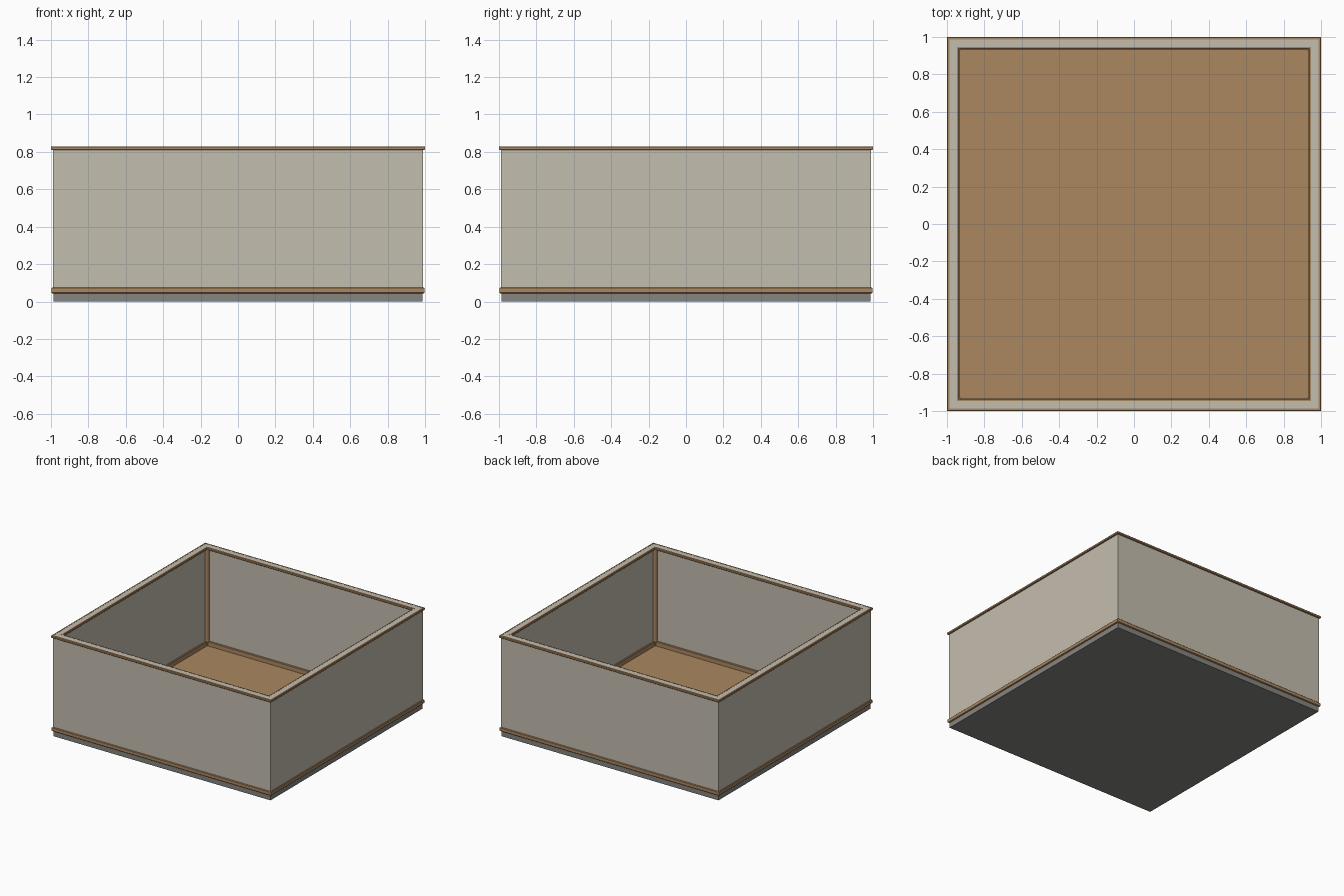
import bpy, bmesh
from math import pi, cos, sin

if "Cube" in bpy.data.objects:
    bpy.data.objects.remove(bpy.data.objects["Cube"])


def srgb(r, g, b):
    def lin(c):
        c /= 255
        return c / 12.92 if c <= 0.04045 else ((c + 0.055) / 1.055) ** 2.4
    return (lin(r), lin(g), lin(b), 1)


def material(name, rgb):
    m = bpy.data.materials.new(name)
    m.diffuse_color = srgb(*rgb)
    m.use_nodes = True
    m.node_tree.nodes["Principled BSDF"].inputs["Base Color"].default_value = m.diffuse_color
    return m


PLASTER = material("pale plaster", (196, 189, 175))
WOOD = material("warm wood", (171, 135, 96))
STONE = material("grey stone", (134, 133, 128))


def finish(name, bm, mat):
    bmesh.ops.recalc_face_normals(bm, faces=bm.faces[:])
    mesh = bpy.data.meshes.new(name)
    bm.to_mesh(mesh)
    bm.free()
    mesh.materials.append(mat)
    obj = bpy.data.objects.new(name, mesh)
    bpy.context.collection.objects.link(obj)
    return obj


def square_ring(name, profile, mat):
    """Sweep a closed (half width, height) profile round a mitred square."""
    bm = bmesh.new()
    loops = [[bm.verts.new((sx * r, sy * r, z)) for r, z in profile]
             for sx, sy in ((-1, -1), (1, -1), (1, 1), (-1, 1))]
    n = len(profile)
    for i in range(4):
        a, b = loops[i], loops[(i + 1) % 4]
        for j in range(n):
            k = (j + 1) % n
            bm.faces.new((a[j], b[j], b[k], a[k]))
    return finish(name, bm, mat)


def slab(name, half, z0, z1, mat):
    bm = bmesh.new()
    bmesh.ops.create_cube(bm, size=1)
    for v in bm.verts:
        v.co = (v.co.x * 2 * half, v.co.y * 2 * half, z0 if v.co.z < 0 else z1)
    return finish(name, bm, mat)


def trim_profile(wall, face, z0, z1, c=0.004):
    """Flat moulding standing off the wall, with softened face edges."""
    s = c if face > wall else -c
    return [(wall, z0), (face - s, z0), (face, z0 + c),
            (face, z1 - c), (face - s, z1), (wall, z1)]


# foundation, floor and four walls
slab("foundation", 0.986, 0.0, 0.018, STONE)
square_ring("foundation_edge", [(0.944, 0.01), (0.986, 0.01), (0.986, 0.043), (0.944, 0.043)], STONE)
slab("floor", 0.944, 0.012, 0.025, WOOD)
square_ring("walls", [(0.944, 0.025), (0.988, 0.043), (0.988, 0.829), (0.944, 0.829)], PLASTER)

# mouldings at the top and bottom, outside and inside
square_ring("outer_skirting", trim_profile(0.986, 0.996, 0.043, 0.075), WOOD)
square_ring("inner_skirting", trim_profile(0.946, 0.932, 0.02, 0.062), WOOD)
square_ring("outer_top_trim", trim_profile(0.986, 1.0, 0.81, 0.83), WOOD)
square_ring("inner_top_trim", trim_profile(0.946, 0.934, 0.81, 0.83), WOOD)

# quarter-round beads up the inside corners
for sx, sy, label in ((-1, -1, "front_left"), (1, -1, "front_right"),
                      (1, 1, "back_right"), (-1, 1, "back_left")):
    bm = bmesh.new()
    pts = [(0.946, 0.946)] + [(0.946 - 0.025 * cos(t * pi / 8), 0.946 - 0.025 * sin(t * pi / 8))
                              for t in range(5)]
    low = [bm.verts.new((sx * x, sy * y, 0.02)) for x, y in pts]
    high = [bm.verts.new((sx * x, sy * y, 0.828)) for x, y in pts]
    bm.faces.new(low)
    bm.faces.new(high)
    for i in range(len(pts)):
        k = (i + 1) % len(pts)
        bm.faces.new((low[i], low[k], high[k], high[i]))
    finish("corner_bead_" + label, bm, WOOD)
